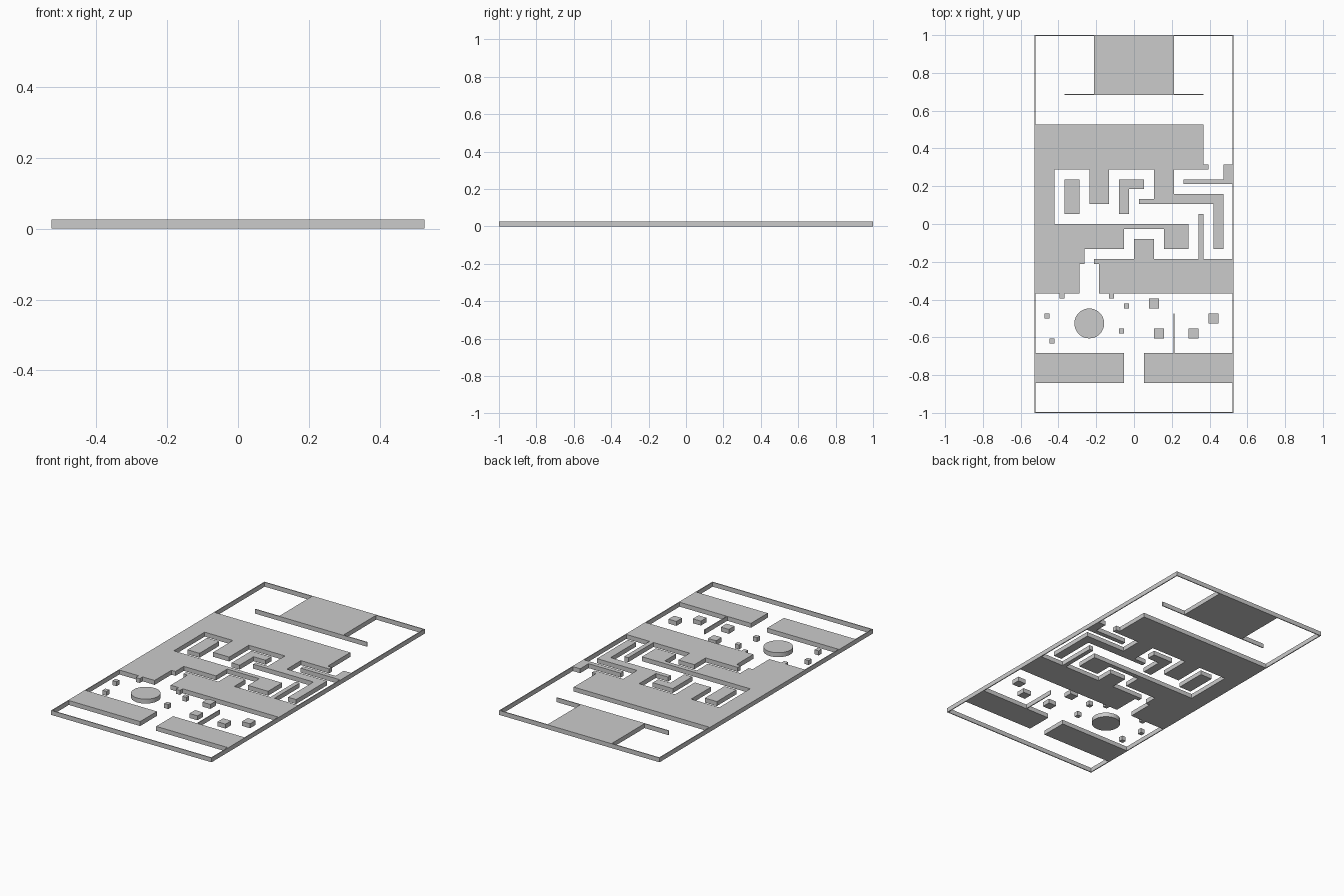
import bpy
import bmesh

default_cube = bpy.data.objects.get("Cube")
if default_cube:
    bpy.data.objects.remove(default_cube, do_unlink=True)

# The plan sits on a grid of square cells; rows count from the back edge
COLUMNS, ROWS = 40, 76
CELL = 2 / ROWS
THIN = 0.2

stone = bpy.data.materials.new("plain_grey")
stone.use_nodes = True
grey = (0.6, 0.6, 0.6, 1)
stone.diffuse_color = grey
stone.node_tree.nodes["Principled BSDF"].inputs["Base Color"].default_value = grey


def add_object(name, bm):
    """Turn a bmesh into a named grey object."""
    bmesh.ops.recalc_face_normals(bm, faces=bm.faces)
    mesh = bpy.data.meshes.new(name)
    bm.to_mesh(mesh)
    bm.free()
    mesh.materials.append(stone)
    obj = bpy.data.objects.new(name, mesh)
    bpy.context.collection.objects.link(obj)
    return obj


def to_plan(column, row, height=0):
    return ((column - COLUMNS / 2) * CELL, (ROWS / 2 - row) * CELL, height)


def block(name, *turns):
    """Extrude a right-angled outline: a start corner, then each next column, row, column, row..."""
    column, row = turns[:2]
    corners = [(column, row)]
    for index, value in enumerate(turns[2:]):
        if index % 2 == 0:
            column = value
        else:
            row = value
        corners.append((column, row))
    corners.append((turns[0], row))
    bm = bmesh.new()
    face = bm.faces.new([bm.verts.new(to_plan(*corner)) for corner in corners])
    raised = bmesh.ops.extrude_face_region(bm, geom=[face], use_keep_orig=True)
    top = [item for item in raised["geom"] if isinstance(item, bmesh.types.BMVert)]
    bmesh.ops.translate(bm, verts=top, vec=(0, 0, CELL))
    return add_object(name, bm)


# Large maze mass with its corridors
block("maze_mass", 0, 18, 34, 26, 35, 27, 28, 32, 38, 43, 36, 34, 21, 33, 24, 27,
      15, 34, 11, 27, 4, 38, 31, 43, 26, 39, 18, 43, 10, 46, 9, 52, 6, 53, 5, 52)
block("front_maze_mass", 12, 45, 20, 41, 24, 45, 33, 36, 34, 45, 40, 52, 13, 46)
block("side_ledge", 38, 26, 40, 30, 30, 29)

# Islands inside the corridors
block("straight_island", 6, 29, 9, 36)
block("hooked_island", 17, 29, 22, 31, 19, 36)

# Back platform with a thin screen along its front
block("back_platform", 12, 0, 28, 12)
block("back_screen", 6, 12 - THIN, 34, 12)

# Front gate walls and the thin fin behind them
block("front_gate_right", 0, 64, 18, 70)
block("front_gate_left", 22, 64, 40, 70)
block("courtyard_fin", 28 - THIN / 2, 56, 28 + THIN / 2, 64)

# Loose courtyard blocks
small_spots = [(15, 52), (2, 56), (18, 54), (17, 59), (3, 61)]
large_spots = [(23, 53), (24, 59), (31, 59), (35, 56)]
for label, size, spots in (("small", 1, small_spots), ("large", 2, large_spots)):
    for number, (column, row) in enumerate(spots, 1):
        block(f"{label}_block_{number}", column, row, column + size, row + size)

# Round courtyard drum
bm = bmesh.new()
bmesh.ops.create_cone(bm, cap_ends=True, segments=48, radius1=3 * CELL,
                      radius2=3 * CELL, depth=CELL)
bmesh.ops.translate(bm, verts=bm.verts, vec=to_plan(11, 58, CELL / 2))
drum = add_object("round_drum", bm)
bpy.context.view_layer.objects.active = drum
drum.select_set(True)
bpy.ops.object.shade_smooth_by_angle()

# Thin boundary wall: the sides of the full rectangle, thickened inward
boundary = block("boundary_wall", 0, 0, COLUMNS, ROWS)
bm = bmesh.new()
bm.from_mesh(boundary.data)
caps = [face for face in bm.faces if abs(face.normal.z) > 0.5]
bmesh.ops.delete(bm, geom=caps, context="FACES_ONLY")
bm.to_mesh(boundary.data)
bm.free()
shell = boundary.modifiers.new("wall_thickness", "SOLIDIFY")
shell.thickness = THIN * CELL
shell.offset = -1
shell.use_even_offset = True
